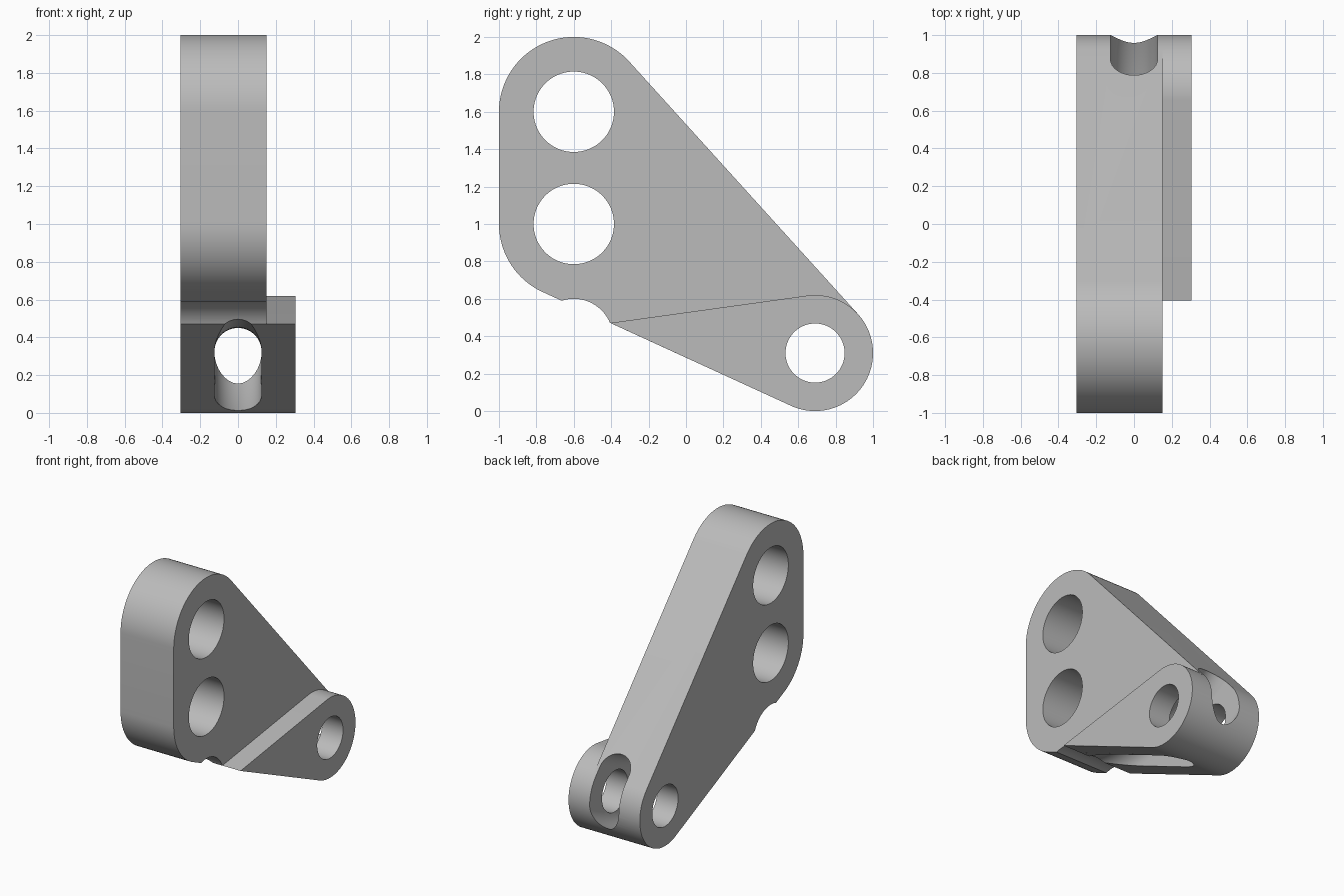
import bpy
import bmesh
import math
from mathutils import Matrix, Vector
from mathutils.geometry import convex_hull_2d

if "Cube" in bpy.data.objects:
    bpy.data.objects.remove(bpy.data.objects["Cube"], do_unlink=True)

grey = bpy.data.materials.new("plain grey")
grey.use_nodes = True
colour = (0.5, 0.5, 0.5, 1)
grey.diffuse_color = colour
grey.node_tree.nodes["Principled BSDF"].inputs["Base Color"].default_value = colour

# Main dimensions: (y, z) centres and x limits
UPPER, LOWER, PIVOT = (-0.6, 1.6), (-0.6, 1.0), (0.69, 0.31)
NOTCH, LUG_TIP = (-0.6, 0.39), (-0.405, 0.471)
X_MIN, X_STEP, X_MAX = -0.305, 0.15, 0.305


def circle(centre, radius, count=96):
    return [Vector((centre[0] + radius * math.cos(math.tau * i / count),
                    centre[1] + radius * math.sin(math.tau * i / count)))
            for i in range(count)]


def finish(name, bm):
    bmesh.ops.recalc_face_normals(bm, faces=bm.faces)
    mesh = bpy.data.meshes.new(name)
    bm.to_mesh(mesh)
    bm.free()
    mesh.materials.append(grey)
    obj = bpy.data.objects.new(name, mesh)
    bpy.context.collection.objects.link(obj)
    return obj


def plate(name, points, x0, x1):
    """Extrude the convex outline of (y, z) points along x."""
    outline = [points[i] for i in convex_hull_2d(points)]
    bm = bmesh.new()
    face = bm.faces.new([bm.verts.new((x0, p[0], p[1])) for p in outline])
    out = bmesh.ops.extrude_face_region(bm, geom=[face])
    moved = [v for v in out["geom"] if isinstance(v, bmesh.types.BMVert)]
    bmesh.ops.translate(bm, verts=moved, vec=(x1 - x0, 0, 0))
    return finish(name, bm)


def curved_slot(name, centre, inner, outer, half_width):
    """Revolve a round-ended slot section around an x axis."""
    bm = bmesh.new()
    section = []
    for end, start in ((outer - half_width, 0), (inner + half_width, math.pi)):
        for i in range(17):
            a = start + math.pi * i / 16
            section.append(bm.verts.new((half_width * math.cos(a), centre[0],
                                         centre[1] - end - half_width * math.sin(a))))
    edges = [bm.edges.new((section[i - 1], section[i])) for i in range(len(section))]
    bmesh.ops.spin(bm, geom=section + edges, cent=(0, *centre), axis=(1, 0, 0),
                   angle=math.tau, steps=180, use_merge=True)
    bmesh.ops.remove_doubles(bm, verts=bm.verts, dist=0.0001)
    return finish(name, bm)


def combine(target, tool, operation):
    tool.hide_render = True
    mod = target.modifiers.new(operation.lower(), "BOOLEAN")
    mod.operation = operation
    mod.solver = "EXACT"
    mod.object = tool
    bpy.context.view_layer.objects.active = target
    bpy.ops.object.modifier_apply(modifier=mod.name)
    bpy.data.objects.remove(tool, do_unlink=True)


# Triangular link body with a thicker pivot lug on its left side
body = plate("link_body", circle(UPPER, 0.4) + circle(LOWER, 0.4) + circle(PIVOT, 0.31),
             X_MIN, X_STEP)
lug = plate("pivot_lug", circle(PIVOT, 0.31) + [Vector(LUG_TIP)], X_STEP, X_MAX)
combine(body, lug, "UNION")

# Bolt holes, pivot hole and the shallow underside notch
for name, centre, radius, limit in (("upper_hole", UPPER, 0.215, 0.5),
                                    ("lower_hole", LOWER, 0.215, 0.5),
                                    ("pivot_hole", PIVOT, 0.158, 0.5),
                                    ("notch", NOTCH, 0.21, 0.5)):
    combine(body, plate(name, circle(centre, radius), -limit, limit), "DIFFERENCE")

# Curved slot through the underside and out of the back
combine(body, curved_slot("slot", (-0.03, 2.12), 1.67, 2.2, 0.125), "DIFFERENCE")

bpy.ops.object.select_all(action="DESELECT")
body.select_set(True)
bpy.context.view_layer.objects.active = body
bpy.ops.object.shade_smooth_by_angle(angle=math.radians(25))
